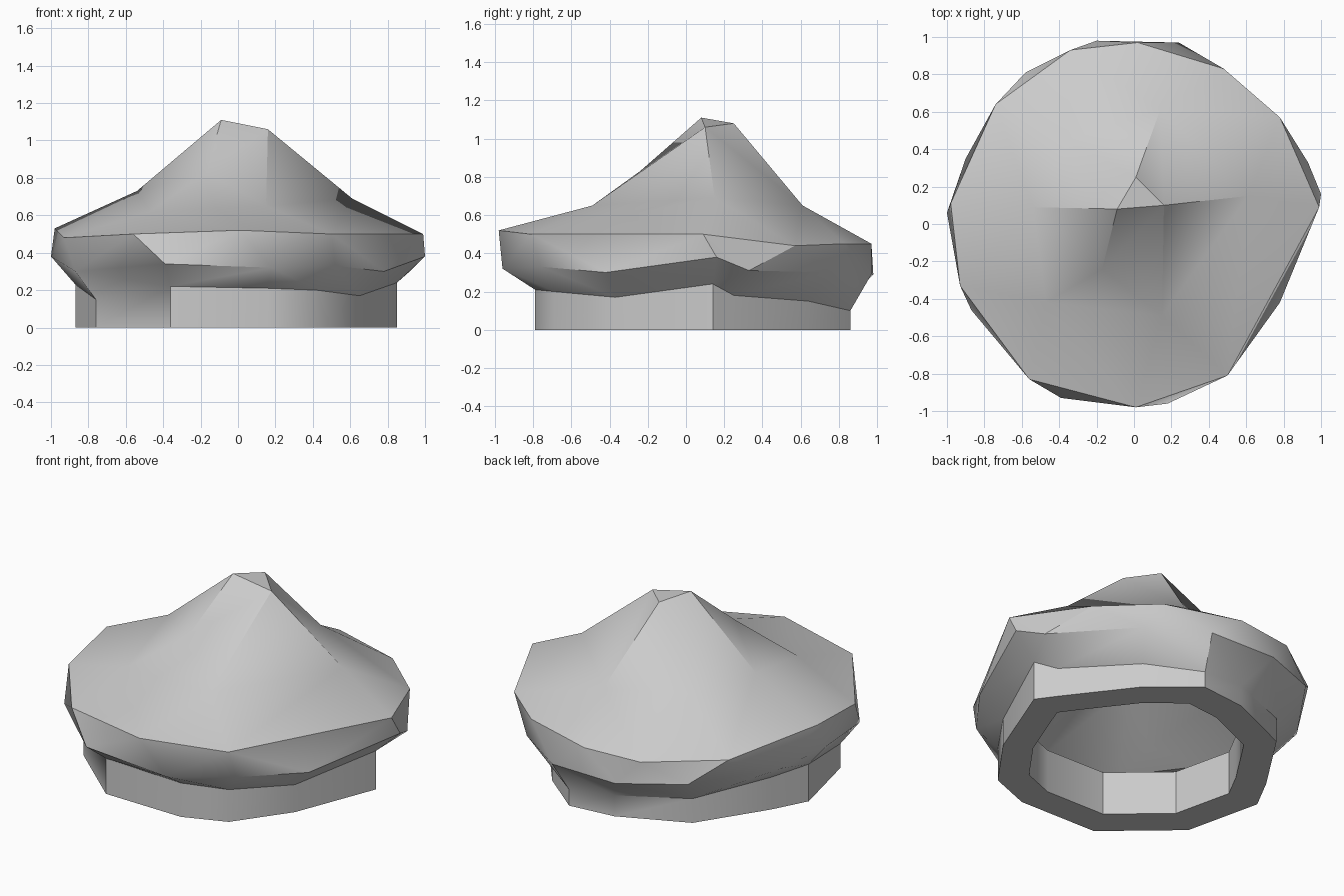
import bpy
import bmesh
from math import atan2, pi, radians
from mathutils.geometry import delaunay_2d_cdt

default_cube = bpy.data.objects.get("Cube")
if default_cube:
    bpy.data.objects.remove(default_cube, do_unlink=True)

# One plain grey for the whole shell
grey = bpy.data.materials.new("plain_grey")
grey.use_nodes = True
colour = (0.6, 0.6, 0.6, 1)
grey.diffuse_color = colour
grey.node_tree.nodes["Principled BSDF"].inputs["Base Color"].default_value = colour


def angle(vert):
    return atan2(vert.co.y, vert.co.x) % (2 * pi)


def make_ring(bm, points):
    """Add a closed ring of vertices, sorted counter-clockwise."""
    return sorted((bm.verts.new(p) for p in points), key=angle)


def zip_rings(bm, lower, upper):
    """Join two rings with triangles, always adding the shorter diagonal."""
    n, m = len(lower), len(upper)
    start = min(range(m), key=lambda k: (upper[k].co - lower[0].co).length)
    upper = upper[start:] + upper[:start]
    i = j = 0
    while i < n or j < m:
        a, b = lower[i % n], upper[j % m]
        next_low, next_up = lower[(i + 1) % n], upper[(j + 1) % m]
        low_is_shorter = (next_low.co - b.co).length <= (next_up.co - a.co).length
        if j >= m or (i < n and low_is_shorter):
            bm.faces.new((a, next_low, b))
            i += 1
        else:
            bm.faces.new((a, next_up, b))
            j += 1


def fill_surface(bm, ring, inner):
    """Cover a ring with a height surface running through the inner points."""
    verts = ring + [bm.verts.new(p) for p in inner]
    flat = [v.co.to_2d() for v in verts]
    border = [(k, (k + 1) % len(ring)) for k in range(len(ring))]
    result = delaunay_2d_cdt(flat, border, [], 1, 1e-5)
    for tri in result[2]:
        bm.faces.new([verts[result[3][k][0]] for k in tri])


def scaled(points, factor, height):
    return [(x * factor, y * factor, height) for x, y, z in points]


# Collar outline: z is where it meets the underside of the cap
collar = [(.85, .14, .24), (.77, .25, .18), (.47, .64, .15), (.2, .86, .1),
          (-.09, .83, .13), (-.5, .65, .15), (-.76, .25, .2), (-.87, .04, .23),
          (-.76, -.43, .15), (-.36, -.78, .22), (.16, -.79, .21),
          (.42, -.69, .2), (.65, -.37, .17)]

# Lower edge of the cap's side band
band = [(1, .16, .38), (.93, .33, .31), (.56, .76, .3), (.24, .97, .29),
        (-.2, .98, .29), (-.58, .81, .32), (-.9, .35, .33), (-1, .06, .38),
        (-.87, -.46, .3), (-.39, -.93, .34), (.18, -.96, .32),
        (.52, -.76, .33), (.78, -.42, .3)]

# Upper rim of the cap
rim = [(.99, .09, .5), (.78, .57, .44), (.48, .83, .45), (.02, .97, .45),
       (-.34, .93, .44), (-.74, .64, .45), (-.98, .11, .53), (-.93, -.33, .48),
       (-.56, -.83, .5), (.01, -.98, .52), (.5, -.81, .5)]

# Three summit corners, then the ridges and hollows below them
peak = [(-.09, .08, 1.11), (.16, .1, 1.06), (.01, .25, 1.08),
        (-.54, .09, .73), (.61, .15, .69), (.14, .61, .65), (-.17, -.24, .83),
        (-.47, -.42, .62), (.15, -.49, .65), (-.35, .45, .68)]

bm = bmesh.new()

# Outer skin from the foot of the collar to the summit
foot = make_ring(bm, scaled(collar, 1, 0))
neck = make_ring(bm, collar)
side = make_ring(bm, band)
edge = make_ring(bm, rim)
for k in range(len(foot)):
    bm.faces.new((foot[k - 1], foot[k], neck[k], neck[k - 1]))
zip_rings(bm, neck, side)
zip_rings(bm, side, edge)
fill_surface(bm, edge, peak)

# Hollow inside, open at the foot
inner_foot = make_ring(bm, scaled(collar, .77, 0))
inner_neck = make_ring(bm, scaled(collar, .77, .27))
inner_rim = make_ring(bm, scaled(rim, .82, .35))
for k in range(len(foot)):
    bm.faces.new((foot[k - 1], foot[k], inner_foot[k], inner_foot[k - 1]))
    bm.faces.new((inner_foot[k - 1], inner_foot[k], inner_neck[k], inner_neck[k - 1]))
zip_rings(bm, inner_neck, inner_rim)
fill_surface(bm, inner_rim, [(x, y, z - .2) for x, y, z in peak])

bmesh.ops.recalc_face_normals(bm, faces=bm.faces)

mesh = bpy.data.meshes.new("peaked_cap")
bm.to_mesh(mesh)
bm.free()
mesh.materials.append(grey)
cap = bpy.data.objects.new("peaked_cap", mesh)
bpy.context.collection.objects.link(cap)

# Soft slopes with crisp ridges
bpy.ops.object.select_all(action="DESELECT")
cap.select_set(True)
bpy.context.view_layer.objects.active = cap
bpy.ops.object.shade_smooth_by_angle(angle=radians(34))
